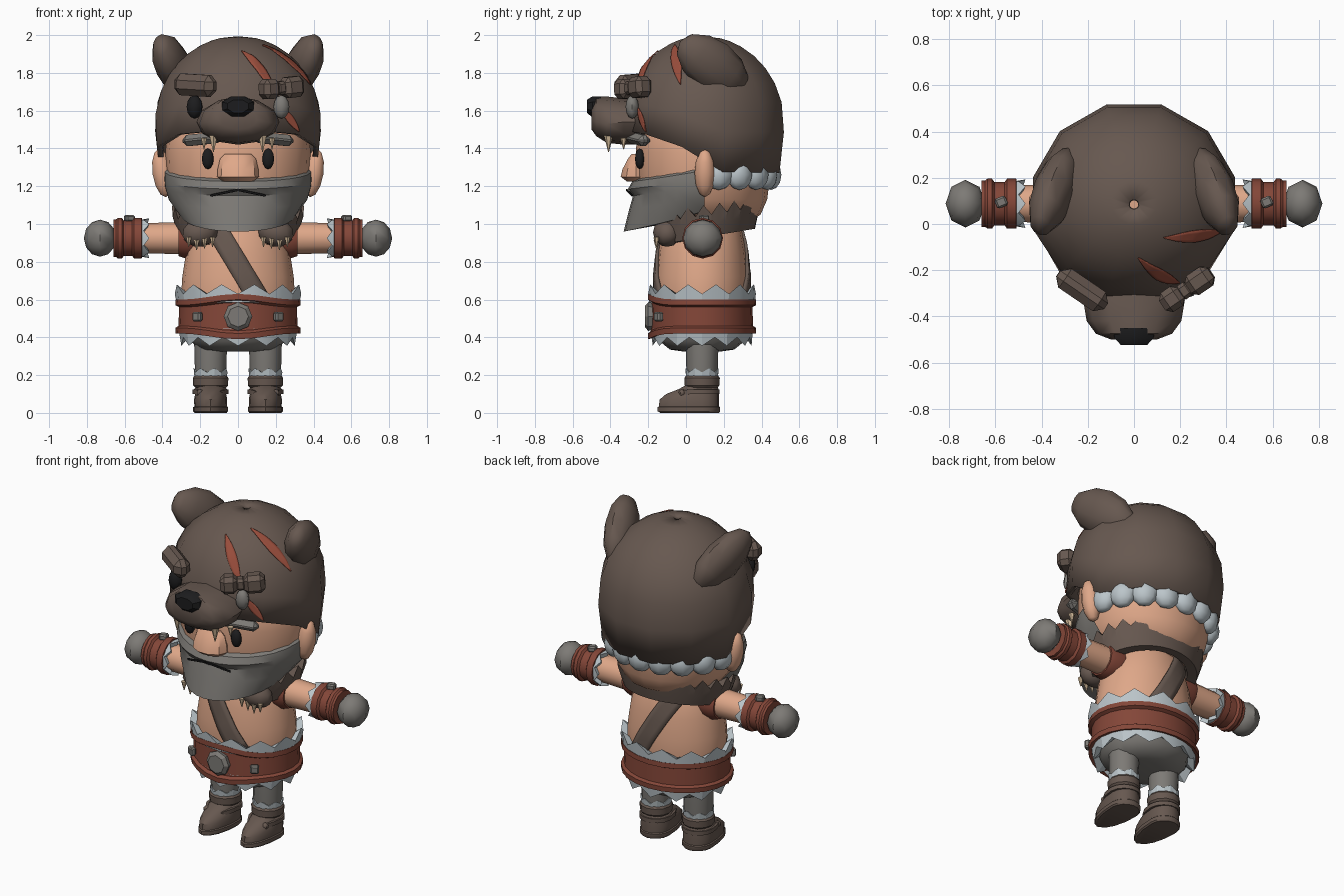
import bpy, bmesh, math
from mathutils import Vector, Matrix
from mathutils.bvhtree import BVHTree

if "Cube" in bpy.data.objects:
    bpy.data.objects.remove(bpy.data.objects["Cube"])

CY = 0.085  # body axis in y


def material(name, rgb):
    m = bpy.data.materials.new(name)
    m.diffuse_color = (*rgb, 1)
    m.use_nodes = True
    m.node_tree.nodes["Principled BSDF"].inputs["Base Color"].default_value = m.diffuse_color
    return m


FUR = material("brown_fur", (0.135, 0.098, 0.08))
SKIN = material("skin", (0.74, 0.39, 0.25))
LEATHER = material("red_leather", (0.23, 0.062, 0.04))
GREY = material("grey", (0.205, 0.195, 0.18))
PALE = material("pale_fur", (0.50, 0.56, 0.59))
BLACK = material("black", (0.012, 0.012, 0.013))
SCAR = material("scar_red", (0.32, 0.075, 0.045))
CLAW = material("claw_cream", (0.66, 0.50, 0.33))


def finish(name, bm, mat, angle=35, recalc=True):
    if recalc:
        bmesh.ops.recalc_face_normals(bm, faces=bm.faces)
    me = bpy.data.meshes.new(name)
    bm.to_mesh(me)
    bm.free()
    me.materials.append(mat)
    me.shade_smooth()
    me.set_sharp_from_angle(angle=math.radians(angle))
    ob = bpy.data.objects.new(name, me)
    bpy.context.collection.objects.link(ob)
    return ob


def ring(rx, ry, z, n=16, c=(0, CY), front=None, dz=None, phase=0.0):
    """Horizontal ellipse; front = separate radius toward -y, dz = height offset by index/angle."""
    out = []
    for i in range(n):
        a = 2 * math.pi * (i + phase) / n
        r = front if front is not None and math.sin(a) < 0 else ry
        out.append(Vector((c[0] + rx * math.cos(a), c[1] + r * math.sin(a), z + (dz(i, a) if dz else 0))))
    return out


def loft(name, rows, mat, closed=True, caps=True, loop=False, matrix=None, angle=35, recalc=True):
    bm = bmesh.new()
    vs = [[bm.verts.new(matrix @ p if matrix else p) for p in row] for row in rows]
    n = len(vs[0])
    pairs = list(zip(vs, vs[1:])) + ([(vs[-1], vs[0])] if loop else [])
    for lo, hi in pairs:
        for j in range(n if closed else n - 1):
            k = (j + 1) % n
            bm.faces.new((lo[j], lo[k], hi[k], hi[j]))
    if caps and closed and not loop:
        bm.faces.new(vs[0][::-1])
        bm.faces.new(vs[-1])
    return finish(name, bm, mat, angle, recalc)


def lathe(name, prof, mat, n=14, matrix=None, c=(0, CY), **kw):
    return loft(name, [ring(r, r, z, n, c) for r, z in prof], mat, matrix=matrix, **kw)


def ball(name, loc, scale, mat, rot=Matrix(), seg=12):
    bm = bmesh.new()
    m = Matrix.Translation(loc) @ rot @ Matrix.Diagonal((*scale, 1))
    bmesh.ops.create_uvsphere(bm, u_segments=seg, v_segments=max(6, seg * 2 // 3), radius=1, matrix=m)
    return finish(name, bm, mat, 50)


def cone(name, loc, r, depth, mat):
    bm = bmesh.new()
    m = Matrix.Translation(loc) @ Matrix.Rotation(math.pi, 4, 'X')
    bmesh.ops.create_cone(bm, cap_ends=True, segments=6, radius1=r, radius2=0.002, depth=depth, matrix=m)
    return finish(name, bm, mat)


def box(name, loc, size, mat, rot=(0, 0, 0), bevel=0.025):
    bm = bmesh.new()
    bmesh.ops.create_cube(bm, size=1, matrix=Matrix.Diagonal((*size, 1)))
    bmesh.ops.bevel(bm, geom=bm.edges[:], offset=bevel, segments=1, affect='EDGES')
    ob = finish(name, bm, mat, 30)
    ob.location, ob.rotation_euler = loc, rot
    return ob


def plate(name, target, a, b, width, centre, mat, lift=0.004, thick=0.006):
    """Thin strip from a to b laid on the target surface."""
    me = target.data
    tree = BVHTree.FromPolygons([v.co for v in me.vertices], [list(p.vertices) for p in me.polygons])
    a, b, rows = Vector(a), Vector(b), []
    side = (b - a).cross((a + b) / 2 - centre((a + b) / 2)).normalized()
    for i in range(15):
        t = i / 14
        row = []
        for w in (-1, -0.5, 0, 0.5, 1):
            p = a.lerp(b, t) + side * w * width(t)
            d = (centre(p) - p).normalized()
            hit = tree.ray_cast(p - d * 2, d)[0]
            row.append((hit if hit else p) - d * lift)
        rows.append(row)
    ob = loft(name, rows, mat, closed=False)
    mod = ob.modifiers.new("thickness", 'SOLIDIFY')
    mod.thickness, mod.offset = thick, 0
    return ob


def zigzag(amount):
    return lambda i, a: amount * (i % 2)


# Torso and hips
torso = loft("torso", [ring(rx, ry, z, 20) for rx, ry, z in (
    (.29, .235, .5), (.30, .245, .64), (.295, .245, .72), (.275, .232, .85), (.24, .21, .97), (.17, .16, 1.07))], SKIN)
loft("hips", [ring(rx, ry, z) for rx, ry, z in (
    (.12, .10, .325), (.2, .17, .335), (.25, .225, .38), (.28, .25, .46), (.28, .25, .52))], GREY)
for y, part in ((-1, "front"), (1, "back")):
    plate("chest_strap_" + part, torso, (-.14, y, 1.02), (.11, y, .6), lambda t: .055,
          lambda p: Vector((p.x, CY, p.z)), FUR, .008, .016)

# Belt with raised rims, peaked at the front, and its fur trims
peak = lambda k: (lambda i, a: k * max(0, -math.sin(a)) ** 6)
loft("belt", [ring(.29 + d, .245 + d, z, 24, dz=peak(k)) for d, z, k in (
    (0, .43, -.03), (.04, .42, -.03), (.042, .45, -.03), (.025, .46, -.025), (.022, .56, .025),
    (.042, .57, .03), (.04, .60, .03), (0, .59, .03))], LEATHER, loop=True, angle=25)
loft("waist_fur_top", [ring(rx, ry, z, 24, dz=zigzag(k)) for rx, ry, z, k in (
    (.28, .24, .58, 0), (.325, .28, .585, 0), (.335, .285, .63, .05), (.29, .24, .62, .02))],
    PALE, loop=True, angle=20)
loft("waist_fur_bottom", [ring(rx, ry, z, 24, dz=zigzag(k)) for rx, ry, z, k in (
    (.26, .23, .45, 0), (.315, .27, .45, 0), (.30, .262, .355, .045), (.26, .23, .40, .02))],
    PALE, loop=True, angle=20)
to_front = Matrix.Translation((0, -.2, .51)) @ Matrix.Rotation(math.pi / 2, 4, 'X')
lathe("buckle", [(.07, -.03), (.076, 0), (.055, .018)], GREY, 8, to_front, (0, 0), angle=20)

# Head, with hair under the back of the hood
loft("head", [ring(rx, rb, z, 20, front=rf) for rx, rb, rf, z in (
    (.2, .24, .2, 1.0), (.29, .31, .28, 1.05), (.35, .345, .32, 1.13), (.38, .36, .345, 1.25),
    (.385, .37, .35, 1.38), (.375, .37, .345, 1.47), (.33, .33, .30, 1.56))], SKIN)
for i in range(9):
    a = math.radians(12 + i * 19.5)
    ball("hair_tuft", (.375 * math.cos(a), .1 + .35 * math.sin(a), 1.26), (.055, .078, .08), PALE,
         Matrix.Rotation(a, 4, 'Z'), 8)
loft("nose", [ring(rx, ry, z, 10, (0, -.265)) for rx, ry, z in (
    (.08, .05, 1.225), (.11, .085, 1.25), (.108, .075, 1.29), (.095, .045, 1.345), (.07, .025, 1.37))], SKIN)

# Beard sheet wrapped round the jaw: (rx, ry, z at centre, z at side)
rows = []
for rx, ry, zc, zs in ((.375, .34, 1.24, 1.30), (.39, .37, 1.225, 1.285), (.392, .392, 1.185, 1.24),
                       (.388, .365, 1.15, 1.2), (.37, .385, 1.08, 1.14), (.31, .415, .96, 1.07), (.2, .2, 1.0, 1.05)):
    row = []
    for j in range(17):
        t = j / 8 - 1
        a = math.radians(-90 + 92 * t)
        blend = t * t
        row.append(Vector((rx * math.cos(a), CY + ry * math.sin(a), zc + (zs - zc) * blend)))
    rows.append(row)
loft("beard", rows, GREY, closed=False, angle=30)
for s in (1, -1):
    plate_y = -.311
    box("mouth_side", (s * .075, plate_y + .012, 1.165), (.15, .008, .012), BLACK, (0, s * .2, s * .2), .002)

# Animal hood: open dome whose rim drops toward the back
def rim(y):
    pts = ((-.4, 1.50), (-.26, 1.49), (0, 1.40), (.18, 1.275), (.6, 1.27))
    for (y0, z0), (y1, z1) in zip(pts, pts[1:]):
        if y <= y1:
            return z0 + (z1 - z0) * max(0, (y - y0) / (y1 - y0))
    return 1.27


rows = []
for u in (0, .3, .52, .66, .77, .86, .93, .97, .99):
    row = []
    for p in ring(.455, .45, 0, 12, front=.425, phase=.5):
        z = rim(p.y) + (1.99 - rim(p.y)) * u
        k = math.sqrt(max(0, 1 - (max(0, z - 1.53) / .465) ** 2)) * (1 - .25 * max(0, 1.5 - z))
        row.append(Vector((p.x * k, CY + (p.y - CY) * k, z)))
    rows.append(row)
rows.append([Vector((p.x * .05, CY + (p.y - CY) * .05, 1.992)) for p in rows[0]])
hood = loft("hood", rows, FUR, caps=False, angle=50, recalc=False)
mod = hood.modifiers.new("thickness", 'SOLIDIFY')
mod.thickness, mod.offset = .03, -1

# Hood scars
lens = lambda w: (lambda t: .002 + w * math.sin(math.pi * t))
mid = lambda p: Vector((0, CY, 1.53))
for a, b, w in (((.02, -.15, 1.92), (.2, -.26, 1.69), .024), ((.13, -.06, 1.95), (.385, -.03, 1.74), .024),
                ((.23, -.26, 1.62), (.31, -.2, 1.49), .018)):
    plate("scar", hood, a, b, lens(w), mid, SCAR)

# Snout, built along its length
snout = Matrix.Rotation(math.pi / 2, 4, 'X')
loft("snout", [ring(rx, rt, d, 12, (0, cz), front=rb) for rx, rt, rb, d, cz in (
    (.21, .12, .12, .2, 1.54), (.22, .125, .12, .33, 1.54), (.205, .145, .10, .42, 1.53),
    (.165, .135, .075, .475, 1.54), (.10, .09, .05, .50, 1.55))], FUR, matrix=snout, angle=45)
loft("snout_nose", [ring(rx, rt, d, 8, (0, 1.625), front=rb, phase=.5) for rx, rt, rb, d in (
    (.095, .055, .07, .45), (.092, .055, .065, .495), (.06, .035, .04, .525))], BLACK, matrix=snout)

for s in (1, -1):
    # Hood ears, eyes, brows and fangs
    d = Vector((-s * .1, .24, -.18)).normalized()
    w = Vector((0, .6, .8))
    n = w.cross(d)
    ball("hood_ear", (s * .345, .14, 1.84), (.092, .135, .225), FUR, Matrix((n, w, d)).transposed().to_4x4(), 10)
    ball("hood_eye", (s * .23, -.285, 1.62), (.042, .035, .062), BLACK if s < 0 else GREY, seg=8)
    cone("fang", (s * .13, -.41, 1.425), .025, .09, CLAW)
    cone("small_fang", (s * .18, -.33, 1.425), .018, .06, CLAW)
    box("eyebrow", (s * .19, -.255, 1.45), (.22, .07, .06), GREY, (0, s * .1, s * .4))
    # Face
    ball("eye", (s * .16, -.245, 1.345), (.033, .025, .055), BLACK, seg=10)
    ball("ear", (s * .40, .10, 1.27), (.055, .055, .13), SKIN, Matrix.Rotation(s * .15, 4, 'Y'), 10)
    # Arms, built along x
    arm = Matrix.Translation((0, .088, .925)) @ Matrix.Rotation(s * math.pi / 2, 4, 'Y')
    lathe("arm", [(.085, .15), (.085, .3), (.078, .55)], SKIN, 12, arm, (0, 0))
    lathe("shoulder_band", [(.085, .2), (.105, .22), (.105, .285), (.095, .315), (.08, .315)], LEATHER, 12, arm, (0, 0))
    loft("arm_fur", [ring(r, r, z, 16, (0, 0), dz=zigzag(k)) for r, z, k in (
        (.07, .53, 0), (.095, .53, 0), (.105, .47, .03), (.075, .48, .02))], PALE, loop=True, matrix=arm, angle=20)
    lathe("bracer", [(.08, .505), (.108, .51), (.108, .55), (.094, .56), (.094, .605), (.108, .615),
                     (.108, .635), (.1, .645), (.1, .66), (.07, .66)], LEATHER, 12, arm, (0, 0))
    box("bracer_stud", (s * .575, .095, 1.03), (.05, .045, .035), GREY, (0, 0, .4), .008)
    ball("fist", (s * .73, .088, .925), (.086, .103, .098), GREY, seg=8)
    # Paws of the pelt with claws
    ball("paw", (s * .2, -.10, .955), (.1, .075, .075), FUR, Matrix.Rotation(s * .2, 4, 'Y'), 10)
    for i in range(4):
        cone("claw", (s * (.135 + .042 * i), -.155, .905 - .008 * (i % 3)), .017, .055, CLAW)
    box("belt_stud", (s * .215, -.145, .51), (.05, .035, .05), GREY, (0, 0, s * .6), .008)
    # Legs and boots
    c = (s * .145, CY)
    lathe("leg", [(.075, .15), (.083, .22), (.088, .4)], GREY, 12, c=c)
    loft("boot_fur", [ring(r, r, z, 14, c, dz=zigzag(k)) for r, z, k in (
        (.06, .19, 0), (.086, .195, 0), (.09, .215, .022), (.07, .215, .01))], PALE, loop=True, angle=20)
    lathe("boot_shaft", [(.075, .08), (.088, .125), (.08, .132), (.092, .145), (.094, .185), (.08, .205)], FUR, 12, c=c)
    loft("shoe", [ring(rx, rb, z, 16, c, front=rf) for rx, rb, rf, z in (
        (.085, .09, .22, 0), (.092, .095, .235, .008), (.092, .095, .235, .03), (.086, .09, .228, .035),
        (.088, .09, .225, .07), (.082, .09, .19, .1), (.08, .088, .125, .125), (.07, .075, .08, .15))], FUR)
    loft("shoe_strap", [ring(r, r, z, 14, c, front=r + .05, dz=peak(-.03)) for r, z in (
        (.08, .1), (.096, .1), (.096, .125), (.08, .125))], FUR, loop=True)
    ball("strap_button", (s * .2, -.02, .105), (.02, .02, .02), FUR, seg=6)

# Brows: one whole, one split by the scar
box("brow_whole", (-.225, -.285, 1.735), (.25, .1, .115), FUR, (0, .05, -.6), .035)
box("brow_inner", (.165, -.325, 1.715), (.1, .1, .105), FUR, (0, -.05, .6), .025)
box("brow_middle", (.22, -.288, 1.72), (.06, .07, .07), FUR, (0, -.1, .6), .015)
box("brow_outer", (.285, -.245, 1.725), (.12, .1, .11), FUR, (0, -.1, .6), .025)

# Fur collar, open at the front, with a jagged upper edge
rows = []
for rx, ry, z, k in ((.22, .2, 1.05, 0), (.25, .22, .95, 0), (.31, .27, .95, 0), (.335, .285, 1.02, 0),
                     (.35, .298, 1.065, .055), (.28, .24, 1.06, .01)):
    row = []
    for j in range(37):
        a = math.radians(-58 + 296 * j / 36)
        tilt = .045 * math.sin(a) - .02
        row.append(Vector((rx * math.cos(a), .095 + ry * math.sin(a), z + k * (j % 2) + tilt)))
    rows.append(row)
loft("fur_collar", rows, FUR, closed=False, loop=True, angle=20)
